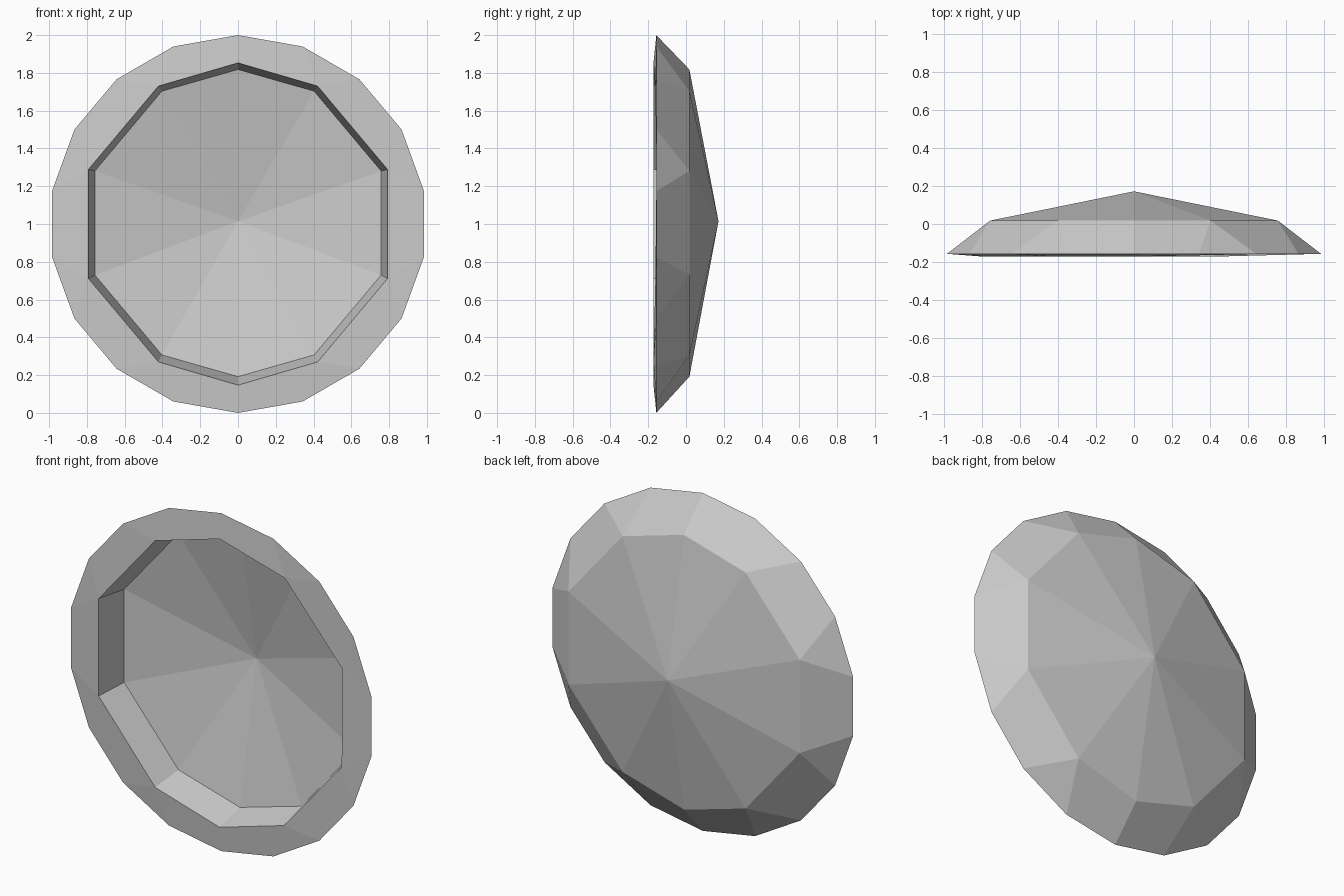
import bpy, bmesh
from math import sin, cos, radians

cube = bpy.data.objects.get("Cube")
if cube:
    bpy.data.objects.remove(cube, do_unlink=True)

# One plain grey for the whole dish
grey = bpy.data.materials.new("light grey")
grey.use_nodes = True
colour = (0.6, 0.6, 0.6, 1)
grey.diffuse_color = colour
grey.node_tree.nodes["Principled BSDF"].inputs["Base Color"].default_value = colour

bm = bmesh.new()


def ring_vert(angle, radius, y, centre=1.0):
    """Vertex on an upright ring; angle runs clockwise from the top."""
    a = radians(angle)
    return bm.verts.new((radius * sin(a), y, centre + radius * cos(a)))


# Angles of the ten-sided opening and of the eighteen-sided rim
angles = [0, 30, 70, 110, 150, 180, 210, 250, 290, 330]
rim = {a: ring_vert(a, 1.0, -0.157) for a in range(0, 360, 20)}

# Front lip, set back a little at the upper left
lip_depth = {30: -0.163, 70: -0.155, 110: -0.162}
lip = [ring_vert(a, 0.853 if a % 180 == 0 else 0.843, lip_depth.get(a, -0.172))
       for a in angles]
back = [ring_vert(a, 0.813 if a % 180 == 0 else 0.806, 0.018, 1.005)
        for a in angles]
apex = bm.verts.new((0, 0.172, 1.015))


def join_to_rim(ring, flip):
    """Quads along the ring's edges, triangles at corners between rim points."""
    for i, a in enumerate(angles):
        j = (i + 1) % len(angles)
        b = angles[j] or 360
        start, end = -(-a // 20) * 20, b // 20 * 20
        faces = [[ring[i], ring[j], rim[end % 360], rim[start]]]
        if a % 20:
            faces.append([ring[i], rim[start], rim[start - 20]])
        for face in faces:
            bm.faces.new(face[::-1] if flip else face)


# Front flange and sloping outer wall
join_to_rim(lip, True)
join_to_rim(back, False)

# Inner wall and shallow pointed bowl
for i in range(len(angles)):
    j = (i + 1) % len(angles)
    bm.faces.new((lip[i], lip[j], back[j], back[i]))
    bm.faces.new((back[j], back[i], apex))

bmesh.ops.recalc_face_normals(bm, faces=bm.faces)
mesh = bpy.data.meshes.new("dish")
bm.to_mesh(mesh)
bm.free()
mesh.materials.append(grey)
dish = bpy.data.objects.new("dish", mesh)
bpy.context.collection.objects.link(dish)
